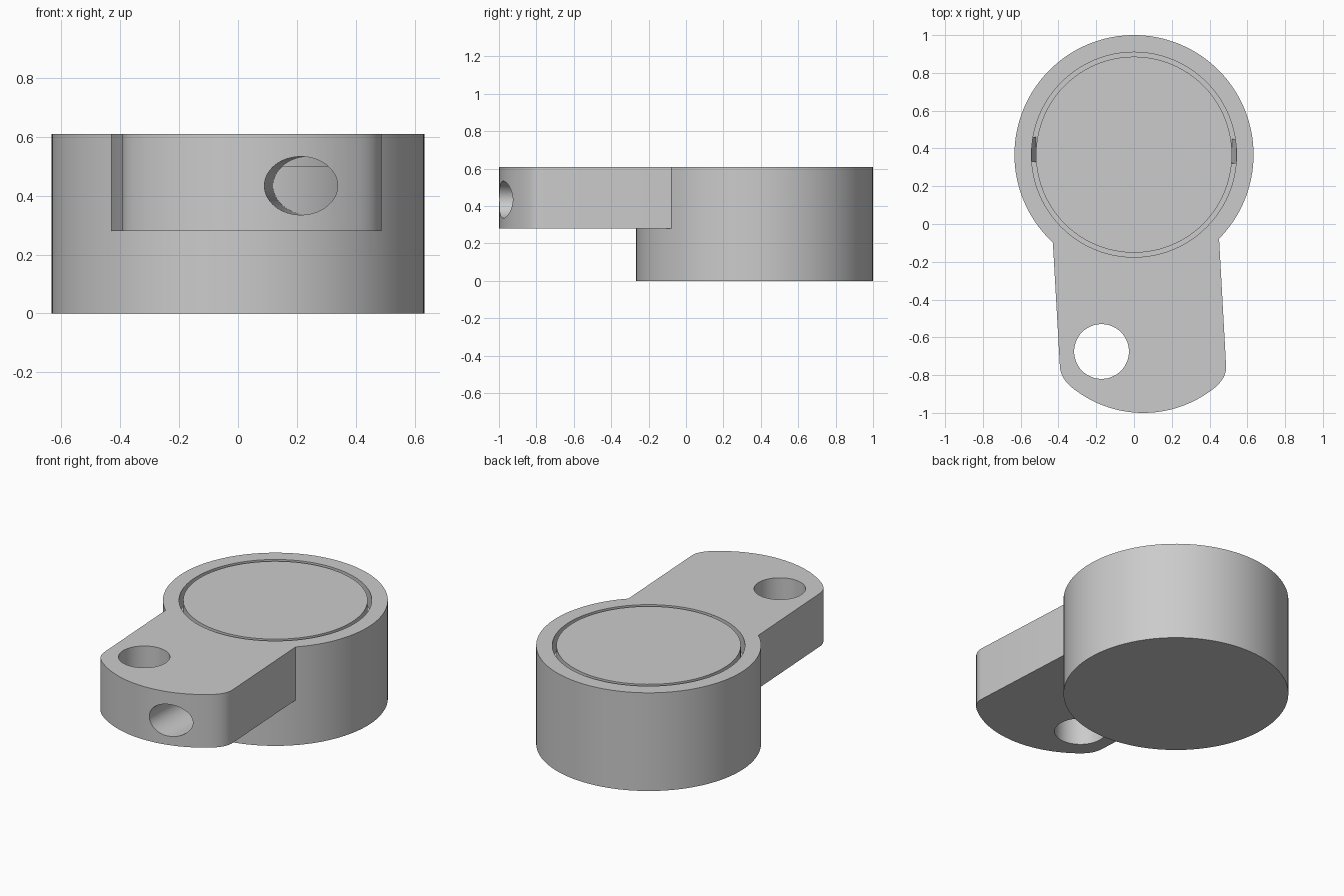
import bpy
import bmesh
from math import sin, cos, radians, pi
from mathutils import Matrix, Vector

if "Cube" in bpy.data.objects:
    bpy.data.objects.remove(bpy.data.objects["Cube"], do_unlink=True)

CENTRE = Vector((0, 0.367, 0))
HEIGHT = 0.61
FLOOR = 0.5            # bottom of the ring groove
POCKET_R, DISC_R = 0.5425, 0.519

grey = bpy.data.materials.new("plain grey")
grey.use_nodes = True
colour = (0.6, 0.6, 0.6, 1)
grey.diffuse_color = colour
grey.node_tree.nodes["Principled BSDF"].inputs["Base Color"].default_value = colour


def prism(name, outline, z0, z1):
    """Extrude a flat outline of (x, y) points from z0 to z1."""
    bm = bmesh.new()
    face = bm.faces.new([bm.verts.new((x, y, z0)) for x, y in outline])
    up = bmesh.ops.extrude_face_region(bm, geom=[face])["geom"]
    verts = [v for v in up if isinstance(v, bmesh.types.BMVert)]
    bmesh.ops.translate(bm, verts=verts, vec=(0, 0, z1 - z0))
    bmesh.ops.recalc_face_normals(bm, faces=bm.faces)
    mesh = bpy.data.meshes.new(name)
    bm.to_mesh(mesh)
    bm.free()
    mesh.materials.append(grey)
    obj = bpy.data.objects.new(name, mesh)
    bpy.context.collection.objects.link(obj)
    return obj


def circle(centre, rx, ry=None, steps=96):
    ry = ry or rx
    return [(centre[0] + rx * cos(2 * pi * i / steps),
             centre[1] + ry * sin(2 * pi * i / steps)) for i in range(steps)]


def combine(obj, other, operation):
    """Apply a boolean and remove the helper."""
    other.hide_render = True
    mod = obj.modifiers.new("combine", "BOOLEAN")
    mod.object, mod.operation, mod.solver = other, operation, "EXACT"
    bpy.context.view_layer.objects.active = obj
    bpy.ops.object.modifier_apply(modifier=mod.name)
    bpy.data.objects.remove(other, do_unlink=True)


def smooth(obj):
    bpy.ops.object.select_all(action="DESELECT")
    obj.select_set(True)
    bpy.context.view_layer.objects.active = obj
    bpy.ops.object.shade_smooth_by_angle(angle=radians(30))


def corner(a, b, c, steps=8):
    """Rounded corner from a to c, pulled towards b."""
    a, b, c = Vector(a), Vector(b), Vector(c)
    ts = [i / steps for i in range(steps + 1)]
    return [tuple(a * (1 - t) ** 2 + b * 2 * t * (1 - t) + c * t * t) for t in ts]


# Arm outline: slanted sides, rounded corners and a bowed front
mid, bow = 0.05, 0.6
front = [(mid + bow * sin(radians(a)), bow - 1 - bow * cos(radians(a)))
         for a in range(-36, 37, 3)]
left_end = corner((-0.392, -0.76), (-0.385, -0.823), (-0.32, -0.873))
right_end = corner((0.42, -0.873), (0.485, -0.823), (0.488, -0.76))
outline = [(-0.42, 0.1), (-0.43, -0.09)] + left_end + front + right_end + [(0.45, -0.07), (0.44, 0.1)]

# Round housing joined to the arm
housing = prism("housing_with_arm", circle(CENTRE, 0.633, steps=128), 0, HEIGHT)
combine(housing, prism("arm", outline, 0.28, HEIGHT), "UNION")

# Pocket, vertical hole and slightly slanted front hole
combine(housing, prism("pocket_cutter", circle(CENTRE, POCKET_R), 0.1, 1), "DIFFERENCE")
combine(housing, prism("hole_cutter", circle((-0.172, -0.675), 0.145, steps=64), 0.1, 1), "DIFFERENCE")
bore = prism("bore_cutter", circle((0, 0), 0.123, 0.099, steps=64), 0, 1.1)
bore.data.transform(Matrix.Translation((0.211, -1.05, 0.434))
                    @ Matrix.Rotation(radians(-2), 4, "Z")
                    @ Matrix.Rotation(radians(-90), 4, "X"))
combine(housing, bore, "DIFFERENCE")
smooth(housing)

# Core filling the pocket, with a narrower disc that leaves the groove
core = prism("core", circle(CENTRE, POCKET_R), 0.1, FLOOR)
smooth(core)
disc = prism("top_disc", circle(CENTRE, DISC_R), FLOOR - 0.02, HEIGHT)
smooth(disc)

# Small steep ramps in the groove on both sides
for name, side in (("left_ramp", 1), ("right_ramp", -1)):
    ramp = prism(name, [(0.515, FLOOR - 0.01), (0.542, FLOOR - 0.01), (0.542, 0.59)], -0.066, 0.066)
    turn = Matrix.Rotation(0 if side > 0 else pi, 4, "Z")
    ramp.data.transform(Matrix.Translation((0, 0.39 - side * 0.005, 0)) @ turn
                        @ Matrix.Rotation(radians(90), 4, "X"))
